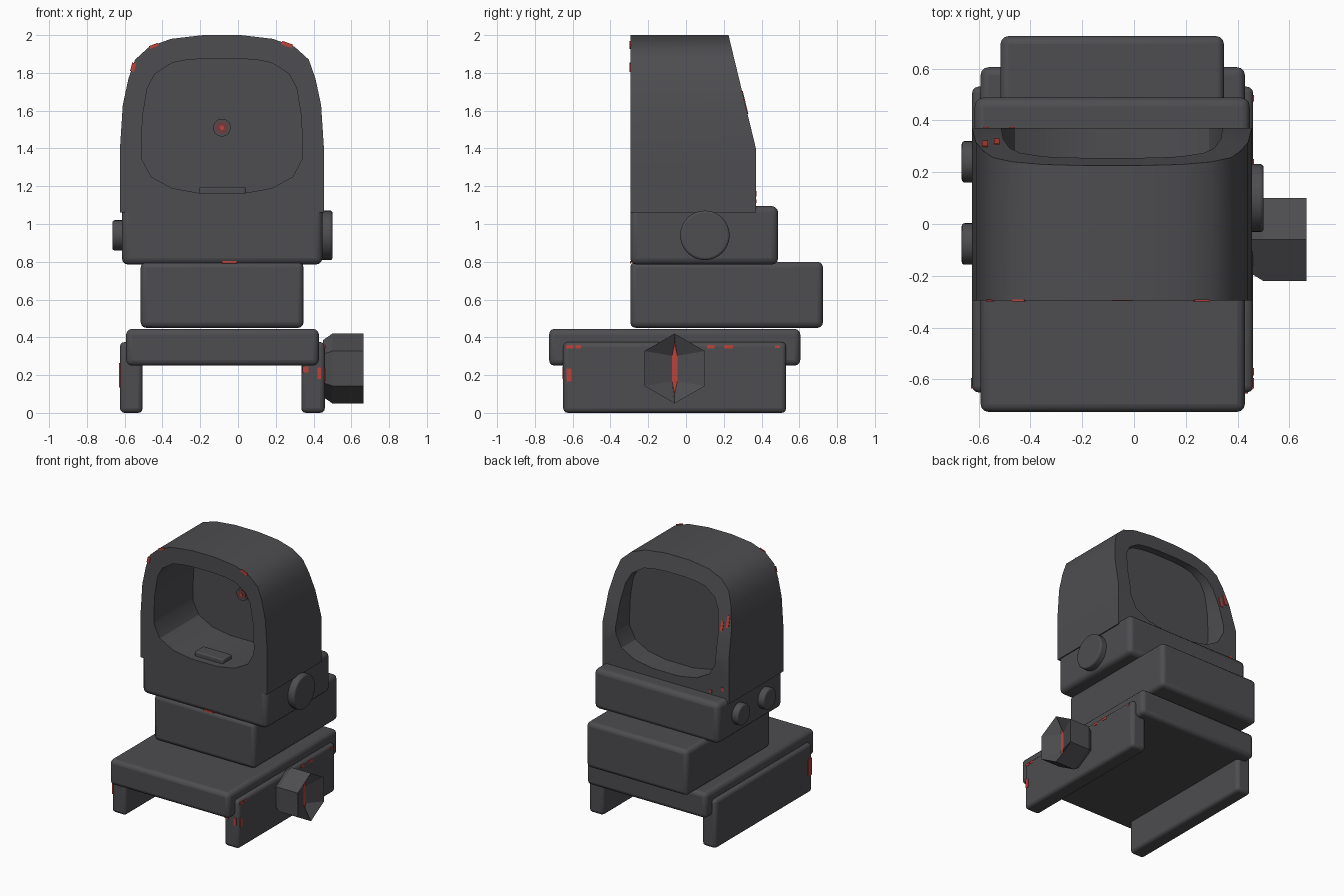
import bpy, bmesh, math

if "Cube" in bpy.data.objects:
    bpy.data.objects.remove(bpy.data.objects["Cube"])

CX = -0.085  # the sight body is centred on this x


def material(name, rgb):
    m = bpy.data.materials.new(name)
    m.diffuse_color = (*rgb, 1)
    m.use_nodes = True
    m.node_tree.nodes["Principled BSDF"].inputs["Base Color"].default_value = m.diffuse_color
    return m


DARK = material("dark_grey", (0.075, 0.073, 0.08))
RED = material("worn_red", (0.5, 0.055, 0.045))
DIM_RED = material("dim_red", (0.16, 0.045, 0.05))


def finish(name, bm, mats=(DARK,), bevel=0.0, angle=35):
    bmesh.ops.recalc_face_normals(bm, faces=bm.faces)
    me = bpy.data.meshes.new(name)
    bm.to_mesh(me)
    bm.free()
    ob = bpy.data.objects.new(name, me)
    bpy.context.collection.objects.link(ob)
    for m in mats:
        me.materials.append(m)
    if bevel:
        mod = ob.modifiers.new("bevel", "BEVEL")
        mod.width, mod.segments, mod.limit_method = bevel, 3, "ANGLE"
    bpy.ops.object.select_all(action="DESELECT")
    ob.select_set(True)
    bpy.context.view_layer.objects.active = ob
    bpy.ops.object.shade_smooth_by_angle(angle=math.radians(angle))
    return ob


def box(name, x, y, z, bevel=0.03, mat=DARK):
    bm = bmesh.new()
    bmesh.ops.create_cube(bm, size=1)
    for v in bm.verts:
        v.co = [r[0] + (c + 0.5) * (r[1] - r[0]) for c, r in zip(v.co, (x, y, z))]
    return finish(name, bm, (mat,), bevel)


def disc(name, axis, centre, r, depth, mat=DARK, bevel=0.0):
    bm = bmesh.new()
    bmesh.ops.create_cone(bm, cap_ends=True, segments=32, radius1=r, radius2=r, depth=depth)
    ob = finish(name, bm, (mat,), bevel)
    ob.rotation_euler = (0, math.pi / 2, 0) if axis == "x" else (math.pi / 2, 0, 0)
    ob.location = centre
    return ob


def patch(loc, size, rot=(0, 0, 0)):
    h = [s / 2 for s in size]
    ob = box("worn_paint_patch", (-h[0], h[0]), (-h[1], h[1]), (-h[2], h[2]), 0, RED)
    ob.location, ob.rotation_euler = loc, rot


# Mount: two rails, clamp plate, riser and sight base
box("left_rail", (-0.625, -0.505), (-0.65, 0.53), (0, 0.375), 0.025)
box("right_rail", (0.335, 0.46), (-0.65, 0.53), (0, 0.375), 0.025)
box("clamp_plate", (-0.592, 0.428), (-0.725, 0.605), (0.25, 0.445), 0.03)
box("riser_block", (-0.515, 0.347), (-0.295, 0.725), (0.45, 0.8), 0.03)
box("sight_base", (-0.615, 0.447), (-0.295, 0.488), (0.785, 1.095), 0.035)

# Side buttons and dial
for y in (0.24, -0.077):
    disc("left_button", "x", (-0.63, y, 0.94), 0.08, 0.07, bevel=0.012)
disc("right_dial", "x", (0.465, 0.1, 0.94), 0.131, 0.07, bevel=0.012)

# Hood: matching half outlines (offset from centre, height), outer and inner
outer = [(0.12, 1.06), (0.3, 1.06), (0.54, 1.06), (0.54, 1.25), (0.54, 1.4), (0.525, 1.63),
         (0.495, 1.77), (0.46, 1.87), (0.385, 1.938), (0.27, 1.98), (0.1, 2.0)]
inner = [(0.115, 1.163), (0.265, 1.19), (0.375, 1.25), (0.425, 1.345), (0.427, 1.4), (0.42, 1.57),
         (0.395, 1.72), (0.355, 1.795), (0.265, 1.853), (0.19, 1.868), (0.09, 1.876)]


def mirrored(half):
    return [(CX + x, z) for x, z in half] + [(CX - x, z) for x, z in reversed(half)]


def back_y(z):
    return 0.37 if z <= 1.4 else 0.37 - 0.145 * (z - 1.4) / 0.6


bm = bmesh.new()
rings = []
for half, back in ((outer, False), (outer, True), (inner, True), (inner, False)):
    rings.append([bm.verts.new((x, back_y(z) if back else -0.295, z)) for x, z in mirrored(half)])
for a, b in zip(rings, rings[1:] + rings[:1]):
    n = len(a)
    for i in range(n):
        j = (i + 1) % n
        bm.faces.new((a[i], a[j], b[j], b[i]))
finish("hood", bm, angle=32)

# Lens panel inside the hood
bm = bmesh.new()
fr, bk = ([bm.verts.new((CX + (x - CX) * 1.01, y, z)) for x, z in mirrored(inner)] for y in (0.18, 0.2))
bm.faces.new(fr)
bm.faces.new(bk)
for i in range(len(fr)):
    j = (i + 1) % len(fr)
    bm.faces.new((fr[i], fr[j], bk[j], bk[i]))
finish("lens", bm)

# Aiming dot and emitter
disc("dot_collar", "y", (CX, 0.176, 1.51), 0.047, 0.012)
disc("dot_ring", "y", (CX, 0.169, 1.51), 0.034, 0.006, DIM_RED)
disc("dot_centre", "y", (CX, 0.165, 1.51), 0.012, 0.006, RED)
box("emitter", (-0.205, 0.04), (-0.24, -0.13), (1.15, 1.197), 0.01)

# Hexagonal clamp nut with a dished, slotted end
bm = bmesh.new()
levels = [(0.45, 0.15, 0.15), (0.5, 0.185, 0.185), (0.665, 0.185, 0.185), (0.61, 0.016, 0.135)]
rings = [[bm.verts.new((x, -0.06 + ry * math.sin(k * math.pi / 3), 0.235 + rz * math.cos(k * math.pi / 3)))
          for k in range(6)] for x, ry, rz in levels]
for a, b in zip(rings, rings[1:]):
    for k in range(6):
        bm.faces.new((a[k], a[(k + 1) % 6], b[(k + 1) % 6], b[k]))
bm.faces.new(rings[0])
bm.faces.new(rings[-1]).material_index = 1
finish("clamp_nut", bm, (DARK, RED), angle=20)

# Worn paint on the front of the hood, riser and rails
patch((-0.445, -0.295, 1.943), (0.05, 0.008, 0.016), (0, -0.35, 0))
patch((0.26, -0.295, 1.95), (0.06, 0.008, 0.02), (0, 0.35, 0))
patch((-0.555, -0.295, 1.83), (0.022, 0.008, 0.045), (0, 0.25, 0))
patch((-0.045, -0.293, 0.797), (0.08, 0.008, 0.012))
patch((0.357, -0.65, 0.23), (0.03, 0.008, 0.03))
patch((0.43, -0.65, 0.21), (0.02, 0.008, 0.06))
# Worn paint on the outer rail faces
patch((-0.625, -0.615, 0.2), (0.008, 0.04, 0.13))
for y, z, w, h in ((-0.615, 0.35, 0.04, 0.018), (-0.57, 0.35, 0.03, 0.018), (0.13, 0.35, 0.04, 0.018),
                   (0.225, 0.35, 0.05, 0.018), (0.485, 0.35, 0.025, 0.015), (-0.62, 0.2, 0.025, 0.07)):
    patch((0.459, y, z), (0.008, w, h))
# Worn paint along the sloping back rim of the hood
for x, z, h in ((-0.575, 1.66, 0.09), (-0.53, 1.62, 0.08), (-0.57, 1.16, 0.03), (-0.47, 1.12, 0.02)):
    patch((x, back_y(z), z), (0.022, 0.008, h), (0.237 if z > 1.4 else 0, 0, 0))
